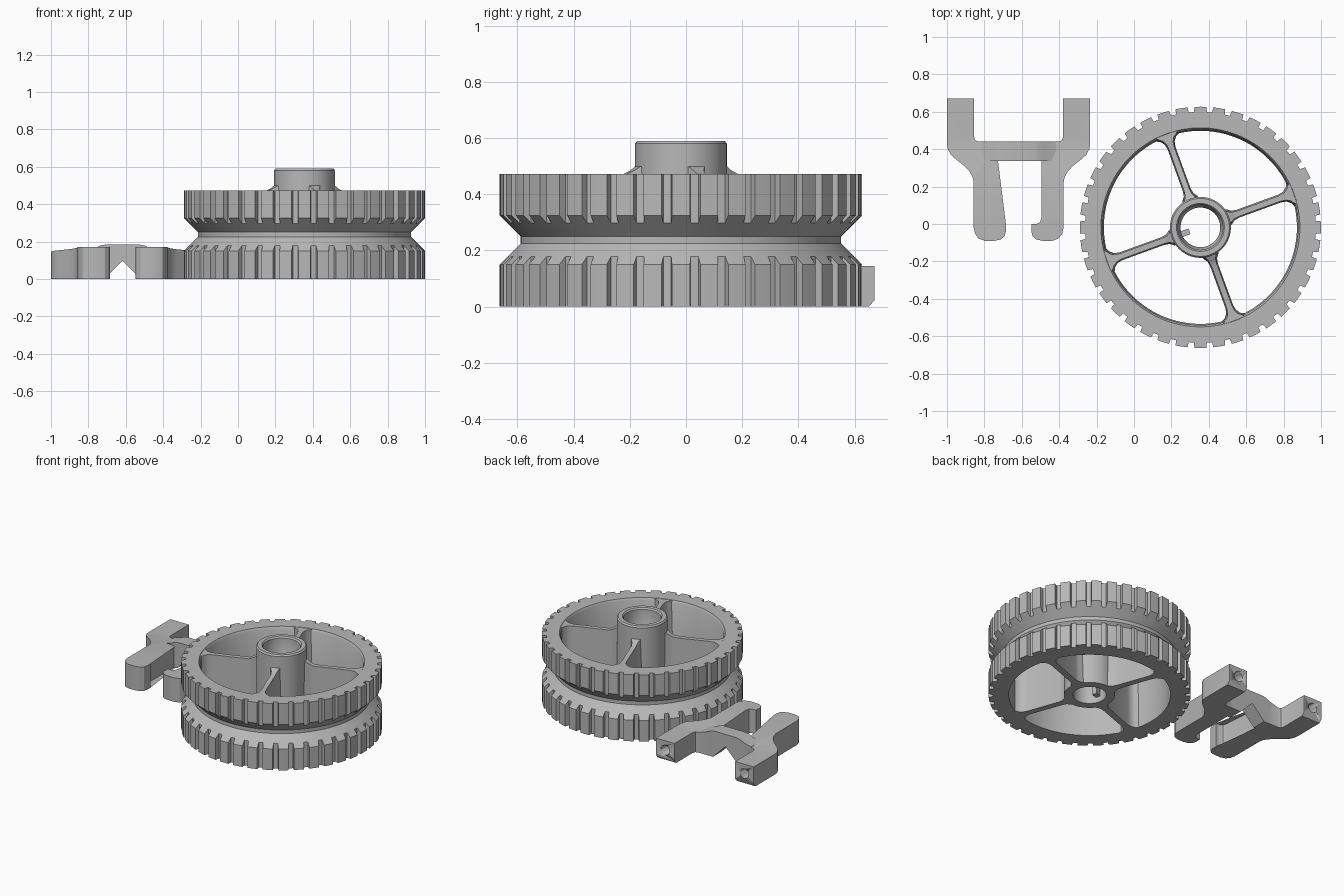
import bpy, bmesh, math

if "Cube" in bpy.data.objects:
    bpy.data.objects.remove(bpy.data.objects["Cube"])

# single flat material
GREY = bpy.data.materials.new("plain_grey")
GREY.diffuse_color = (0.48, 0.48, 0.48, 1)
GREY.use_nodes = True
GREY.node_tree.nodes["Principled BSDF"].inputs["Base Color"].default_value = GREY.diffuse_color

CX, CY = 0.355, -0.018      # wheel axis
FX = -0.617                 # fork centre line
R, NOTCH, FLOOR = 0.645, 0.617, 0.57


def finish(name, bm, loc=(0, 0, 0), rot=0):
    bmesh.ops.recalc_face_normals(bm, faces=bm.faces)
    me = bpy.data.meshes.new(name)
    bm.to_mesh(me)
    bm.free()
    me.materials.append(GREY)
    me.shade_smooth()
    me.set_sharp_from_angle(angle=math.radians(30))
    ob = bpy.data.objects.new(name, me)
    ob.location = loc
    ob.rotation_euler.z = rot
    bpy.context.collection.objects.link(ob)
    return ob


def lathe(columns):
    """Closed ring from (angle, [(r, z), ...]) columns."""
    bm = bmesh.new()
    rings = [[bm.verts.new((r * math.cos(a), r * math.sin(a), z)) for r, z in prof]
             for a, prof in columns]
    n, m = len(rings), len(rings[0])
    for i in range(n):
        a, b = rings[i], rings[(i + 1) % n]
        for j in range(m):
            k = (j + 1) % m
            bm.faces.new((a[j], b[j], b[k], a[k]))
    return bm


def prism(bottom, top):
    """Solid between two matching loops of 3D points."""
    bm = bmesh.new()
    lo = [bm.verts.new(p) for p in bottom]
    hi = [bm.verts.new(p) for p in top]
    caps = [bm.faces.new(lo), bm.faces.new(hi)]
    for i in range(len(lo)):
        j = (i + 1) % len(lo)
        bm.faces.new((lo[i], lo[j], hi[j], hi[i]))
    bmesh.ops.triangulate(bm, faces=caps)
    return bm


def rim_profile(r):
    t = (R - r) / (R - FLOOR)        # slide the edge along the groove cone
    return [(r, 0), (r, 0.15 + 0.075 * t), (FLOOR, 0.225), (FLOOR, 0.25),
            (r, 0.325 - 0.075 * t), (r, 0.472), (0.532, 0.472), (0.522, 0.455), (0.516, 0)]


# notched rim with a V groove round the middle
cols = []
for i in range(40):
    base = i * math.tau / 40
    for off, r in ((-0.05, R), (0, R), (0.05, R),
                   (0.056, NOTCH), (0.0785, NOTCH), (0.101, NOTCH)):
        cols.append((base + off, rim_profile(r)))
finish("wheel_rim", lathe(cols), (CX, CY, 0))

# hub tube with a stepped bore
hub = [(0.163, 0), (0.163, 0.58), (0.155, 0.59), (0.128, 0.59), (0.12, 0.58),
       (0.12, 0.47), (0.106, 0.44), (0.106, 0)]
finish("hub", lathe([(i * math.tau / 64, hub) for i in range(64)]), (CX, CY, 0))

# four webs, flared into the hub and rim, thinner at the top
half = [(0.14, 0.05), (0.165, 0.042), (0.185, 0.027), (0.215, 0.022),
        (0.45, 0.022), (0.48, 0.028), (0.502, 0.045), (0.514, 0.07), (0.53, 0.09)]
web = half + [(x, -y) for x, y in reversed(half)]


def web_top(x, y):
    z = 0.47 + 0.035 * max(0, (0.205 - x) / 0.05)
    return (x, y * 0.7, min(z, 0.505))


for i in range(4):
    bm = prism([(x, y, 0) for x, y in web], [web_top(x, y) for x, y in web])
    finish("spoke", bm, (CX, CY, 0), math.radians(20 + 90 * i))

# key inside the bore
key = [(0.062, -0.016), (0.115, -0.016), (0.115, 0.016), (0.062, 0.016)]
finish("bore_key", prism([(x, y, 0.04) for x, y in key], [(x, y, 0.2) for x, y in key]),
       (CX, CY, 0), math.radians(200))

# fork arms: outer leg at the back, hooked foot at the front
arm = [(0.383, 0.67), (0.383, 0.43), (0.378, 0.40), (0.362, 0.37), (0.34, 0.35),
       (0.29, 0.31), (0.262, 0.28), (0.246, 0.25), (0.24, 0.22),
       (0.24, -0.02), (0.233, -0.052), (0.213, -0.078), (0.18, -0.09),
       (0.13, -0.09), (0.095, -0.083), (0.075, -0.065), (0.068, -0.04), (0.068, 0.0),
       (0.095, 0.0), (0.115, 0.01), (0.123, 0.035), (0.123, 0.44),
       (0.213, 0.44), (0.231, 0.447), (0.238, 0.465), (0.238, 0.67)]


def arm_top(y):
    t = min(1, max(0, (y - 0.22) / 0.2))
    return 0.17 - 0.025 * t


for s in (-1, 1):
    bm = prism([(s * x, min(y, 0.65), 0) for x, y in arm],
               [(s * x, y, arm_top(y)) for x, y in arm])
    # small chamfer at the lower back edge
    for v in [v for v in bm.verts if v.co.y > 0.64 and v.co.z < 0.01]:
        for e in v.link_edges:
            o = e.other_vert(v)
            if o.co.y > 0.66 and o.co.z > 0.1 and abs(o.co.x - v.co.x) < 0.001:
                bmesh.utils.edge_split(e, v, 0.15)[1].co.y = 0.67
                break
    ob = finish("fork_arm", bm, (FX, 0, 0))
    # pin hole in the back end
    bm = bmesh.new()
    bmesh.ops.create_cone(bm, cap_ends=True, segments=24, radius1=0.034, radius2=0.034, depth=0.24)
    for v in bm.verts:
        v.co.y, v.co.z = v.co.z, -v.co.y
    cut = finish("pin_hole_cutter", bm, (FX + s * 0.31, 0.67, 0.078))
    cut.hide_render = True
    cut.hide_viewport = True
    mod = ob.modifiers.new("pin_hole", "BOOLEAN")
    mod.operation = 'DIFFERENCE'
    mod.solver = 'EXACT'
    mod.object = cut

# arched bridge with a V underside
right = [(0.098, 0), (0.2, 0), (0.2, 0.15), (0.145, 0.165), (0.115, 0.18), (0.085, 0.185)]
bridge = [(0, 0.098)] + right + [(-x, z) for x, z in reversed(right)]
finish("fork_bridge", prism([(x, 0.338, z) for x, z in bridge],
                            [(x, 0.44, z) for x, z in bridge]), (FX, 0, 0))
